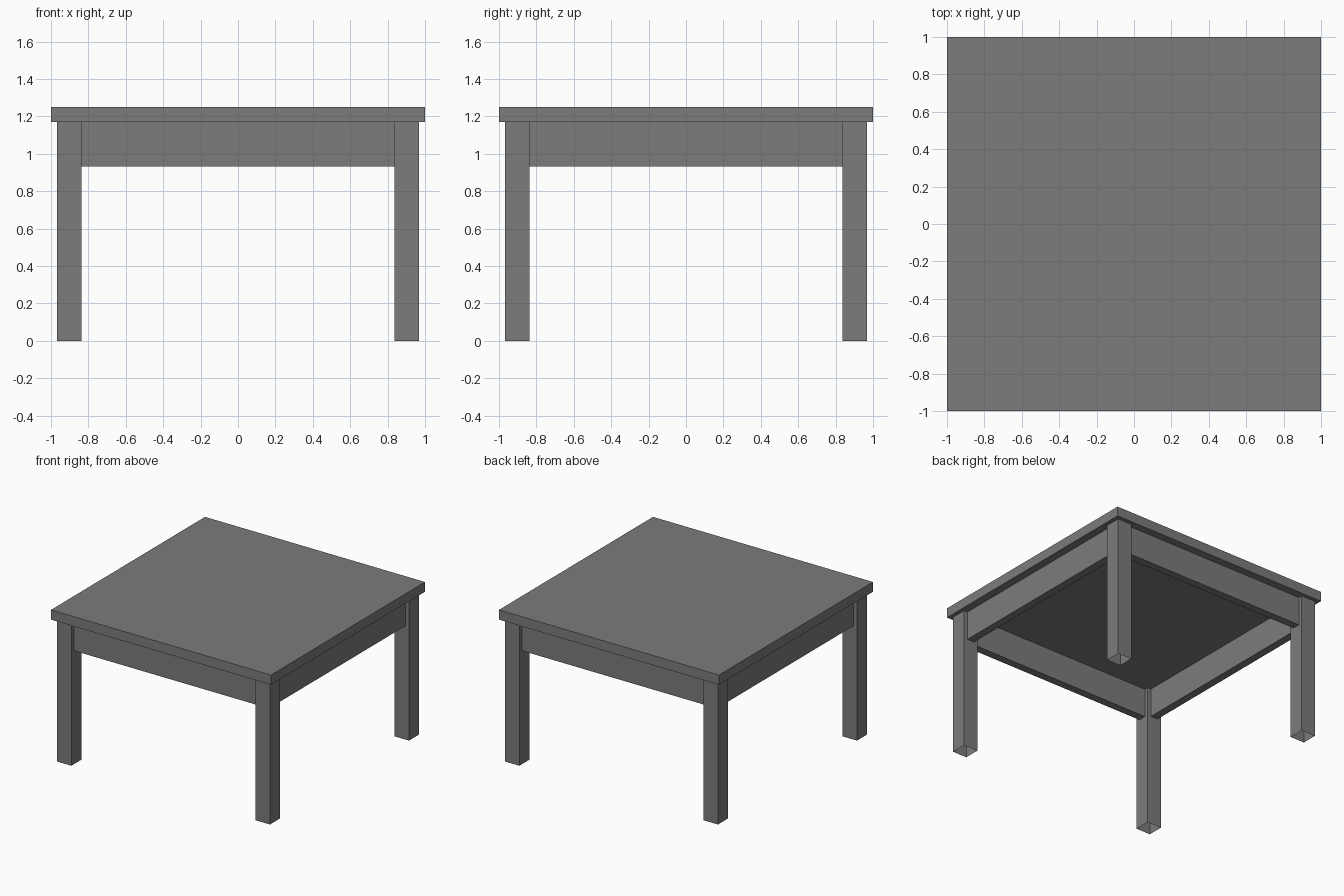
import bpy, bmesh
from mathutils import Matrix, Vector

if "Cube" in bpy.data.objects:
    bpy.data.objects.remove(bpy.data.objects["Cube"])

TOP_Z, UNDER_Z, APRON_Z = 1.25, 1.17, 0.933
LEG_IN, LEG_OUT = 0.838, 0.967
APRON_IN, APRON_OUT = 0.870, 0.935

# Dark grey finish shared by every part
finish = bpy.data.materials.new("dark_grey")
finish.diffuse_color = (0.2, 0.2, 0.2, 1)
finish.use_nodes = True
finish.node_tree.nodes["Principled BSDF"].inputs["Base Color"].default_value = finish.diffuse_color


def box(name, lo, hi, open_bottom=False):
    """Axis-aligned box between two corners, optionally without its bottom face."""
    lo, hi = Vector(lo), Vector(hi)
    bm = bmesh.new()
    bmesh.ops.create_cube(bm, size=1, matrix=Matrix.Translation((lo + hi) / 2)
                          @ Matrix.Diagonal((*(hi - lo), 1)))
    bm.normal_update()
    if open_bottom:
        bottom = [f for f in bm.faces if f.normal.z < -0.5]
        bmesh.ops.delete(bm, geom=bottom, context='FACES')
    mesh = bpy.data.meshes.new(name)
    bm.to_mesh(mesh)
    bm.free()
    mesh.materials.append(finish)
    obj = bpy.data.objects.new(name, mesh)
    bpy.context.collection.objects.link(obj)
    return obj


def span(side, a, b):
    """Range a..b on the positive or negative side, in ascending order."""
    return sorted((side * a, side * b))


# Tabletop slab
box("tabletop", (-1, -1, UNDER_Z), (1, 1, TOP_Z))

# Hollow legs, open at the foot
for sy, depth in ((-1, "front"), (1, "back")):
    for sx, side in ((-1, "left"), (1, "right")):
        x0, x1 = span(sx, LEG_IN, LEG_OUT)
        y0, y1 = span(sy, LEG_IN, LEG_OUT)
        box(f"{depth}_{side}_leg", (x0, y0, 0), (x1, y1, UNDER_Z), open_bottom=True)

# Apron boards between the legs
for s, depth, side in ((-1, "front", "left"), (1, "back", "right")):
    a, b = span(s, APRON_IN, APRON_OUT)
    box(f"{depth}_apron", (-LEG_IN, a, APRON_Z), (LEG_IN, b, UNDER_Z))
    box(f"{side}_apron", (a, -LEG_IN, APRON_Z), (b, LEG_IN, UNDER_Z))
